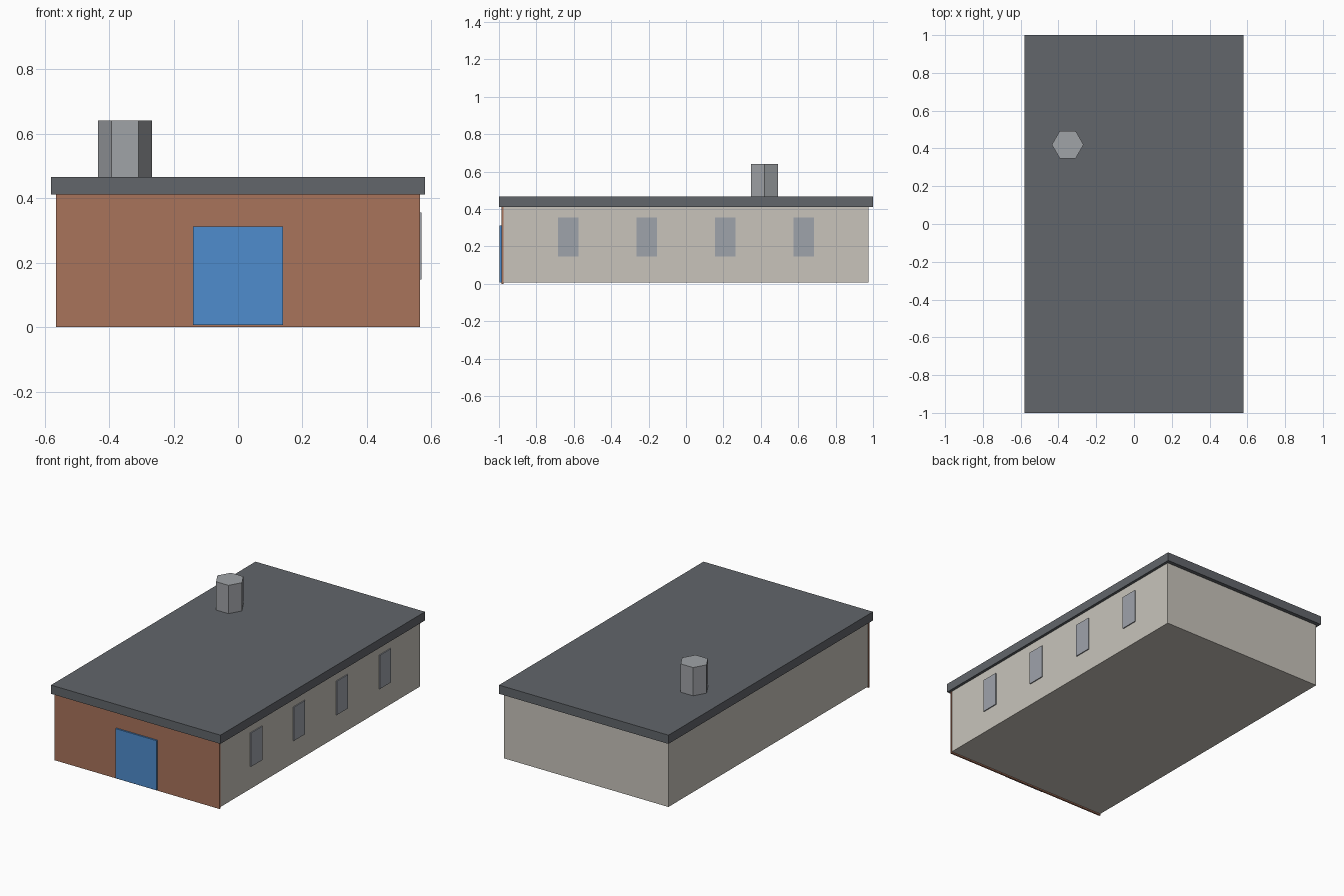
import bpy, math

if "Cube" in bpy.data.objects:
    bpy.data.objects.remove(bpy.data.objects["Cube"])


def material(name, rgb):
    # sRGB 0-255 to linear
    lin = [(c / 255 / 12.92) if c <= 10 else ((c / 255 + 0.055) / 1.055) ** 2.4 for c in rgb]
    m = bpy.data.materials.new(name)
    m.diffuse_color = (*lin, 1)
    m.use_nodes = True
    m.node_tree.nodes["Principled BSDF"].inputs["Base Color"].default_value = m.diffuse_color
    return m


WALL = material("pale_stone", (200, 196, 187))
BRICK = material("brick", (168, 115, 91))
ROOF = material("dark_slate", (98, 102, 107))
DOOR = material("blue", (78, 140, 205))
GLASS = material("window_grey", (159, 163, 171))
METAL = material("light_grey", (160, 163, 167))


def box(name, lo, hi, mat):
    bpy.ops.mesh.primitive_cube_add(size=1, location=[(a + b) / 2 for a, b in zip(lo, hi)])
    o = bpy.context.object
    o.name = name
    o.scale = [b - a for a, b in zip(lo, hi)]
    bpy.ops.object.transform_apply(location=False, rotation=False, scale=True)
    o.data.materials.append(mat)
    return o


# Main body, brick front and overhanging flat roof
box("walls", (-0.563, -0.976, 0.008), (0.563, 0.976, 0.412), WALL)
box("brick_front", (-0.565, -0.987, 0), (0.565, -0.976, 0.412), BRICK)
box("roof", (-0.58, -1, 0.412), (0.58, 1, 0.466), ROOF)

# Door plate
box("door", (-0.14, -0.997, 0.006), (0.14, -0.987, 0.313), DOOR)

# Four windows along the right side
for i in range(4):
    y = -0.63 + 0.42 * i
    box(f"window_{i + 1}", (0.562, y - 0.055, 0.147), (0.569, y + 0.055, 0.356), GLASS)

# Six-sided chimney with corners pointing along x
bpy.ops.mesh.primitive_cylinder_add(vertices=6, radius=0.084, depth=0.175,
                                    location=(-0.351, 0.42, 0.5535),
                                    rotation=(0, 0, math.radians(30)))
chimney = bpy.context.object
chimney.name = "chimney"
chimney.data.materials.append(METAL)
